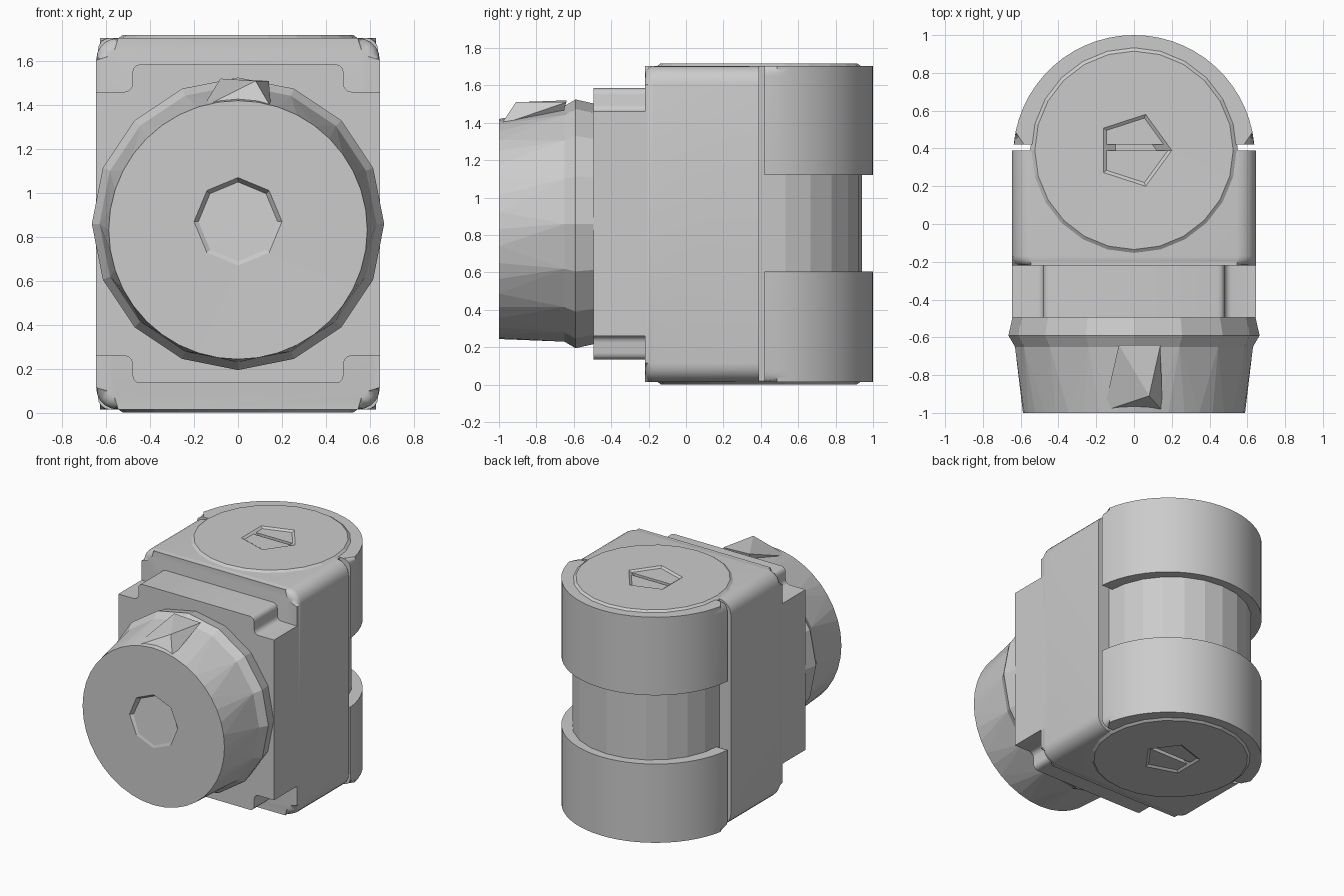
import bpy, bmesh, math

cube = bpy.data.objects.get("Cube")
if cube:
    bpy.data.objects.remove(cube, do_unlink=True)

GREY = (0.6, 0.6, 0.6, 1)
grey = bpy.data.materials.new("plain grey")
grey.use_nodes = True
grey.diffuse_color = GREY
grey.node_tree.nodes["Principled BSDF"].inputs["Base Color"].default_value = GREY

MID = 0.86      # mid height
AXIS_Y = 0.39   # centre of the upright drum


def finish(name, bm, smooth):
    bmesh.ops.recalc_face_normals(bm, faces=bm.faces)
    mesh = bpy.data.meshes.new(name)
    bm.to_mesh(mesh)
    bm.free()
    mesh.materials.append(grey)
    obj = bpy.data.objects.new(name, mesh)
    bpy.context.collection.objects.link(obj)
    if smooth:
        bpy.ops.object.select_all(action='DESELECT')
        obj.select_set(True)
        bpy.context.view_layer.objects.active = obj
        bpy.ops.object.shade_smooth_by_angle(angle=math.radians(32))
    return obj


def place(u, v, w, axis):
    return (u, v, w) if axis == 'Z' else (u, w, v)


def prism(name, outline, axis, low, high, bevels):
    """Extrude an outline; bevels is a list of (edge test, width, segments)."""
    bm = bmesh.new()
    a, b = ([bm.verts.new(place(u, v, w, axis)) for u, v in outline] for w in (low, high))
    bm.faces.new(a)
    bm.faces.new(b)
    for i in range(len(a)):
        j = (i + 1) % len(a)
        bm.faces.new((a[i], a[j], b[j], b[i]))
    for test, width, segments in bevels:
        edges = [e for e in bm.edges if test(*(v.co for v in e.verts))]
        bmesh.ops.bevel(bm, geom=edges, offset=width, segments=segments,
                        profile=0.5, affect='EDGES')
    return finish(name, bm, True)


def ring(n, r, centre, depth, axis, tilt=0):
    points = []
    for i in range(n):
        t = math.tau * i / n
        u, v = r * math.cos(t), r * math.sin(t)
        points.append(place(u, centre + v, depth + tilt * v, axis))
    return points


def loft(name, rings):
    """Skin rings that may differ in number of sides, and close both ends."""
    bm = bmesh.new()
    loops = [[bm.verts.new(p) for p in points] for points in rings]
    for a, b in zip(loops, loops[1:]):
        n, m = len(a), len(b)
        if n == m:
            for i in range(n):
                bm.faces.new((a[i], a[(i + 1) % n], b[(i + 1) % n], b[i]))
            continue
        i = j = 0
        while i < n or j < m:
            if j >= m or (i < n and (i + 0.5) / n <= (j + 0.5) / m):
                bm.faces.new((a[i % n], a[(i + 1) % n], b[j % m]))
                i += 1
            else:
                bm.faces.new((a[i % n], b[(j + 1) % m], b[j % m]))
                j += 1
    bm.faces.new(loops[0])
    bm.faces.new(loops[-1])
    return finish(name, bm, False)


# Main body: rounded upright block with a softened front rim
corner, half_w, half_h = 0.1, 0.645, 0.845
outline = []
for k, (sx, sz) in enumerate(((1, 1), (-1, 1), (-1, -1), (1, -1))):
    for s in range(6):
        t = math.pi / 2 * (k + s / 5)
        outline.append((sx * (half_w - corner) + corner * math.cos(t),
                        MID + sz * (half_h - corner) + corner * math.sin(t)))
prism("body", outline, 'Y', -0.22, 0.39,
      [(lambda p, q: max(p.y, q.y) < -0.2, 0.05, 4)])

# Front plate: stepped forward, with notched corners
quarter = [(0.645, 0.6), (0.48, 0.6), (0.48, 0.725)]
right = quarter + [(-x, z) for x, z in reversed(quarter)]
plate = right + [(-x, -z) for x, z in right]
prism("front_plate", [(x, MID + z) for x, z in plate], 'Y', -0.495, -0.16,
      [(lambda p, q: abs(p.y - q.y) > 0.1 and abs(p.x) < 0.6, 0.035, 3)])

# Rear caps: two half-round shells with a gap between them
radius, cy, cut = 0.64, 0.36, 0.42
start = math.asin((cut - cy) / radius)
arc = [start + (math.pi - 2 * start) * i / 28 for i in range(29)]
half_round = [(radius * math.cos(t), cy + radius * math.sin(t)) for t in arc]


def on_rim(level):
    def test(p, q):
        return (abs(p.z - level) < 0.001 and abs(q.z - level) < 0.001
                and max(p.y, q.y) > cut + 0.001)
    return test


for name, low, high, outer in (("lower_rear_cap", 0.015, 0.605, 0.015),
                               ("upper_rear_cap", 1.12, 1.705, 1.705)):
    prism(name, half_round, 'Z', low, high, [(on_rim(outer), 0.055, 4)])

# Drum: runs the full height, with a dished pocket in each end
half = [(5, 0.12, 0.81), (5, 0.2, 0.857), (24, 0.525, 0.858), (24, 0.55, 0.84)]
levels = [(n, r, MID - h) for n, r, h in half]
levels += [(n, r, MID + h) for n, r, h in reversed(half)]
loft("drum", [ring(n, r, AXIS_Y, z, 'Z') for n, r, z in levels])

# Front barrel: flange, tapered barrel and a sloping pocket in its face
loft("front_barrel", [
    ring(16, 0.64, MID, -0.48, 'Y'),
    ring(16, 0.665, MID, -0.59, 'Y'),
    ring(16, 0.63, MID, -0.65, 'Y'),
    ring(40, 0.588, 0.832, -1.0, 'Y'),
    ring(8, 0.2, 0.87, -0.999, 'Y'),
    ring(8, 0.18, 0.87, -0.98, 'Y', 0.09),
])

# Raised ridge on top of the barrel
bm = bmesh.new()
for x, y, z in ((-0.16, -0.99, 1.39), (0.15, -0.99, 1.39), (0.08, -0.91, 1.51),
                (-0.08, -0.64, 1.52), (0.14, -0.64, 1.51), (0, -0.7, 1.3)):
    bm.verts.new((x, y, z))
bmesh.ops.convex_hull(bm, input=bm.verts)
finish("barrel_ridge", bm, False)
